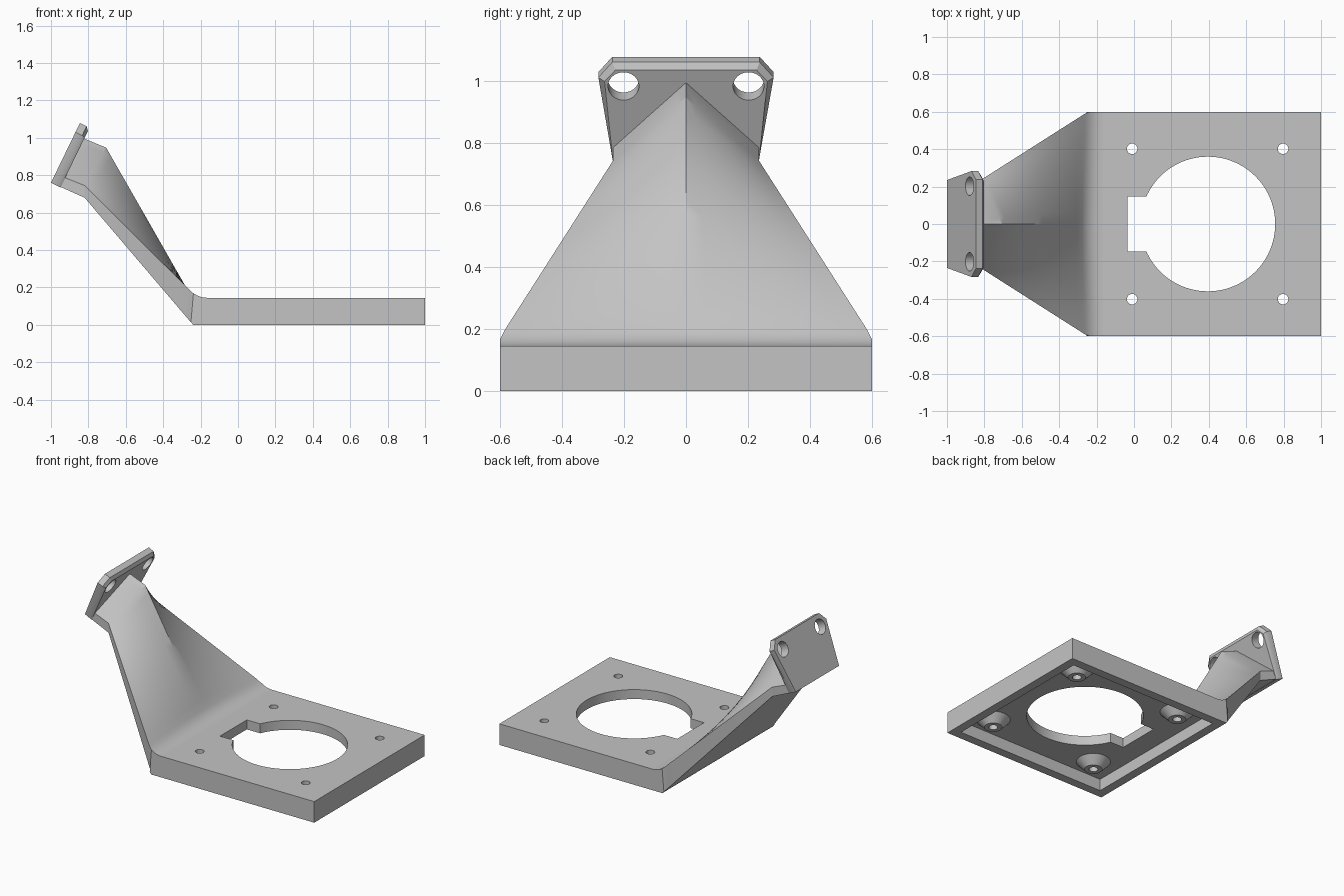
import bpy, bmesh, math
from mathutils import Vector

if "Cube" in bpy.data.objects:
    bpy.data.objects.remove(bpy.data.objects["Cube"])

grey = bpy.data.materials.new("light_grey")
grey.diffuse_color = (0.55, 0.55, 0.55, 1)
grey.use_nodes = True
grey.node_tree.nodes["Principled BSDF"].inputs["Base Color"].default_value = grey.diffuse_color


def finish(name, bm):
    bmesh.ops.recalc_face_normals(bm, faces=bm.faces)
    me = bpy.data.meshes.new(name)
    bm.to_mesh(me)
    bm.free()
    ob = bpy.data.objects.new(name, me)
    bpy.context.collection.objects.link(ob)
    me.materials.append(grey)
    return ob


def loft(name, rings):
    """Closed solid skinned through rings of equal point count."""
    bm = bmesh.new()
    rows = [[bm.verts.new(p) for p in r] for r in rings]
    n = len(rows[0])
    for a, b in zip(rows, rows[1:]):
        for i in range(n):
            j = (i + 1) % n
            bm.faces.new((a[i], a[j], b[j], b[i]))
    bm.faces.new(rows[0])
    bm.faces.new(rows[-1])
    return finish(name, bm)


def box(name, x0, x1, y, z0, z1):
    return loft(name, [[(x0, -y, z), (x1, -y, z), (x1, y, z), (x0, y, z)] for z in (z0, z1)])


def cone(name, start, end, r0, r1, n=48):
    start, end = Vector(start), Vector(end)
    axis = (end - start).normalized()
    side = Vector((0, 1, 0))
    other = axis.cross(side)
    ang = [2 * math.pi * i / n for i in range(n)]
    return loft(name, [[c + r * (math.cos(a) * side + math.sin(a) * other) for a in ang]
                       for c, r in ((start, r0), (end, r1))])


def combine(target, tool, operation):
    m = target.modifiers.new("combine", 'BOOLEAN')
    m.operation, m.object, m.solver = operation, tool, 'EXACT'
    bpy.context.view_layer.objects.active = target
    bpy.ops.object.modifier_apply(modifier=m.name)
    bpy.data.objects.remove(tool)


def smooth(ob, angle):
    bpy.ops.object.select_all(action='DESELECT')
    ob.select_set(True)
    bpy.context.view_layer.objects.active = ob
    bpy.ops.object.shade_smooth_by_angle(angle=math.radians(angle))


# Base plate with a pocket underneath and a large keyed opening
base = box("base_plate", -0.24, 1.0, 0.6, 0.0, 0.145)
combine(base, box("pocket", -0.18, 0.94, 0.54, -0.1, 0.08), 'DIFFERENCE')
combine(base, cone("opening", (0.395, 0, -0.1), (0.395, 0, 0.3), 0.36, 0.36, 96), 'DIFFERENCE')
combine(base, box("key_slot", -0.035, 0.2, 0.146, -0.1, 0.3), 'DIFFERENCE')

# Four tapered screw bosses inside the pocket, drilled through
for x in (-0.01, 0.797):
    for y in (-0.402, 0.402):
        combine(base, cone("boss", (x, y, 0.1), (x, y, 0.027), 0.125, 0.055), 'UNION')
        combine(base, cone("drill", (x, y, -0.1), (x, y, 0.3), 0.028, 0.028, 32), 'DIFFERENCE')
smooth(base, 30)

# Tilted flange: u runs up the plate, d points out of its front
u = Vector((0.436, 0, 0.9))
d = Vector((0.9, 0, -0.436))
foot = Vector((-1.0, 0, 0.76))


def outline(depth, inset):
    half = [(0.235, 0.0), (0.283 - inset, 0.30 - inset * 0.3), (0.238 - inset * 0.5, 0.355 - inset)]
    pts = half + [(-y, s) for y, s in reversed(half)]
    return [foot + d * depth + u * s + Vector((0, y, 0)) for y, s in pts]


flange = loft("flange", [outline(0, 0), outline(0.04, 0), outline(0.057, 0.02)])
for y in (-0.202, 0.202):
    c = foot + u * 0.277 + Vector((0, y, 0))
    combine(flange, cone("bolt_hole", c - d * 0.1, c + d * 0.2, 0.05, 0.05), 'DIFFERENCE')
smooth(flange, 30)


# Arm: ridged at the flange, blending into the flat base top
def section(half_width, bottom, corner, ridge, steps=8):
    pts = [(bottom[0], -half_width, bottom[1])]
    for i in range(-steps, steps + 1):
        k = abs(i) / steps
        pts.append((ridge[0] + (corner[0] - ridge[0]) * k, half_width * i / steps,
                    ridge[1] + (corner[1] - ridge[1]) * k))
    pts.append((bottom[0], half_width, bottom[1]))
    return pts


def mix(a, b, t):
    return tuple(p + (q - p) * t for p, q in zip(a, b))


def curve(a, b, c, t):
    return mix(mix(a, b, t), mix(b, c, t), t)


neck = section(0.235, (-0.95, 0.738), (-0.925, 0.787), (-0.825, 0.997))
STEPS, low = 16, (-0.24, 0.0)
corner_end, ridge_end, flat = (-0.27, 0.198), (-0.277, 0.2), (-0.165, 0.145)
rings = [neck]
for i in range(STEPS + 1):
    t = i / STEPS
    rings.append(section(0.235 + 0.35 * t, mix((-0.82, 0.68), (-0.258, 0.021), t),
                         mix((-0.82, 0.745), corner_end, t), mix((-0.705, 0.948), ridge_end, t)))
for i in range(1, 7):
    t = i / 6
    rings.append(section(min(0.6, 0.585 + 0.045 * t), mix((-0.258, 0.021), (-0.239, 0.0), t),
                         curve(corner_end, (-0.225, 0.146), flat, t),
                         curve(ridge_end, (-0.24, 0.146), flat, t)))
arm = loft("arm", rings)
smooth(arm, 25)
